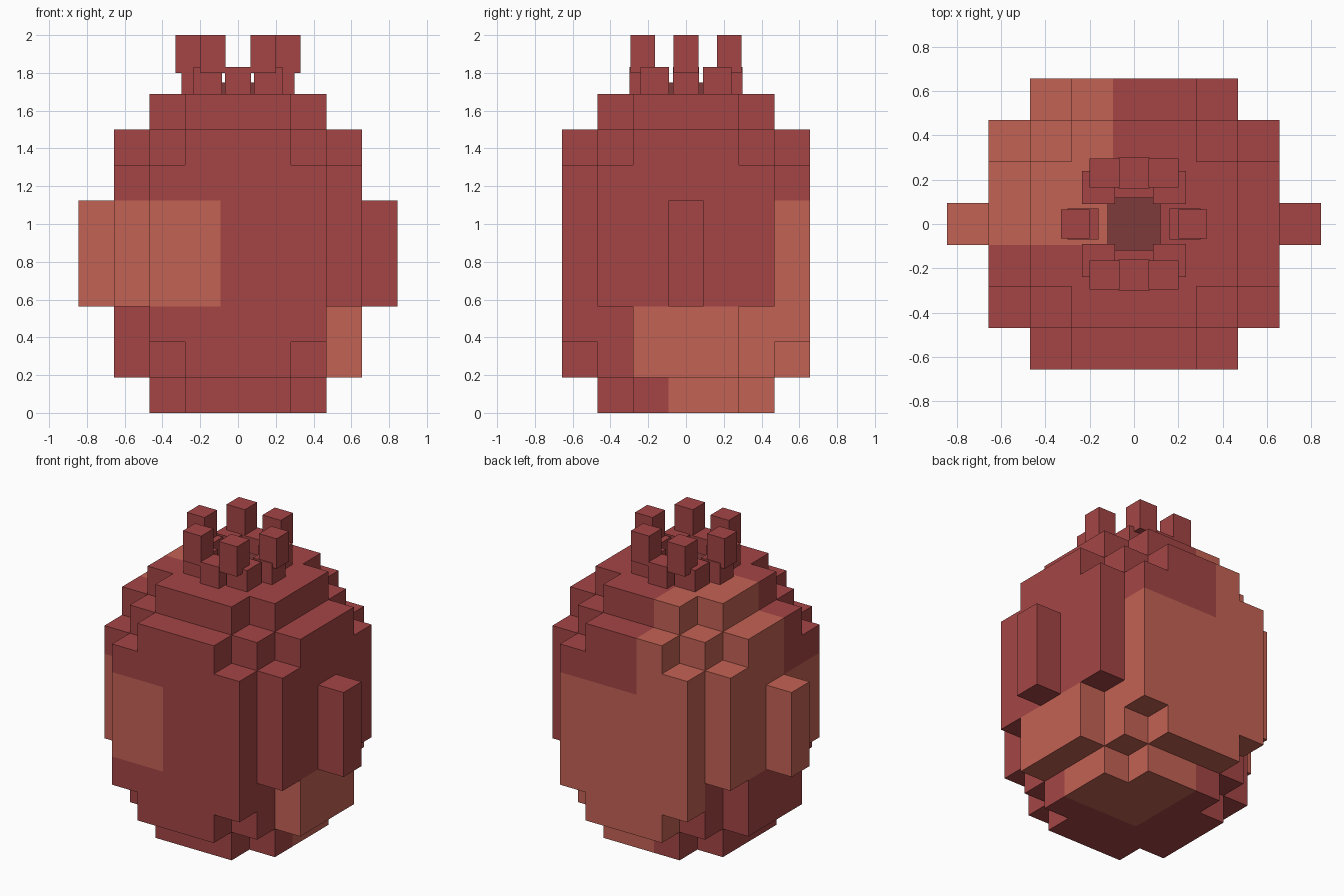
import bpy, bmesh
from mathutils import Vector

if "Cube" in bpy.data.objects:
    bpy.data.objects.remove(bpy.data.objects["Cube"])

U = 0.1875  # block size


def material(name, rgb):
    m = bpy.data.materials.new(name)
    m.diffuse_color = (*rgb, 1)
    m.use_nodes = True
    m.node_tree.nodes["Principled BSDF"].inputs["Base Color"].default_value = m.diffuse_color
    return m


RED = material("dark red skin", (0.376, 0.060, 0.060))
ORANGE = material("light red patch", (0.55, 0.122, 0.089))
BROWN = material("dark crown hollow", (0.205, 0.044, 0.044))


def finish(bm, name, mats):
    me = bpy.data.meshes.new(name)
    bm.to_mesh(me)
    bm.free()
    for m in mats:
        me.materials.append(m)
    ob = bpy.data.objects.new(name, me)
    bpy.context.collection.objects.link(ob)
    return ob


def box(name, x, y, z, mat):
    bm = bmesh.new()
    bmesh.ops.create_cube(bm, size=1)
    for v in bm.verts:
        v.co = [(a + b) / 2 + c * (b - a) for c, (a, b) in zip(v.co, (x, y, z))]
    return finish(bm, name, [mat])


# Stepped fruit body: half-extents (in blocks) of the boxes making each layer
CAP = [(2, 1), (1, 2)]
SHOULDER = [(3, 1), (2, 2), (1, 3)]
LOWER = [(3, 1), (2, 3)]
MIDDLE = [(3, 2), (2, 3), (4, 0)]
UPPER = [(3, 2), (2, 3)]
LAYERS = [CAP, SHOULDER, LOWER, MIDDLE, MIDDLE, MIDDLE, UPPER, SHOULDER, CAP]

cells = {(x, y, z) for z, boxes in enumerate(LAYERS) for a, b in boxes
         for x in range(-a, a + 1) for y in range(-b, b + 1)}


def is_patch(x, y, z):
    """Blocks that carry the lighter skin colour."""
    if x < 0:
        if z < 3:
            return y == 3
        return z < 6 or y >= 0
    if z < 3:
        return y >= 0 or x == 3
    return z < 6 and y == 3


bm = bmesh.new()
for c in sorted(cells):
    for axis in range(3):
        for s in (-1, 1):
            n = Vector((0, 0, 0))
            n[axis] = s
            if tuple(int(a + b) for a, b in zip(c, n)) in cells:
                continue
            t = Vector((0, 0, 0))
            t[(axis + 1) % 3] = 1
            b = n.cross(t)
            mid = Vector((c[0], c[1], c[2] + 0.5)) + n / 2
            f = bm.faces.new([bm.verts.new((mid + (t * i + b * j) / 2) * U)
                              for i, j in ((-1, -1), (1, -1), (1, 1), (-1, 1))])
            f.material_index = int(is_patch(*c))
bmesh.ops.remove_doubles(bm, verts=bm.verts, dist=0.001)
finish(bm, "fruit_body", [RED, ORANGE])

# Hollow in the middle of the crown
box("crown_hollow", (-0.12, 0.12), (-0.12, 0.12), (1.68, 1.75), BROWN)


def span(s, a, b):
    return (a, b) if s > 0 else (-b, -a)


# Crown: ring of low blocks with six raised tips
for s in (-1, 1):
    box("crown_side_base", span(s, 0.16, 0.30), (-0.07, 0.07), (1.68, 1.83), RED)
    box("crown_side_tip", span(s, 0.20, 0.33), (-0.065, 0.065), (1.80, 2.0), RED)
    box("crown_middle_base", (-0.07, 0.07), span(s, 0.16, 0.30), (1.68, 1.83), RED)
    for t in (-1, 1):
        box("crown_corner_base", span(t, 0.085, 0.235), span(s, 0.09, 0.24), (1.68, 1.83), RED)
        box("crown_corner_tip", span(t, 0.065, 0.20), span(s, 0.165, 0.295), (1.80, 2.0), RED)
